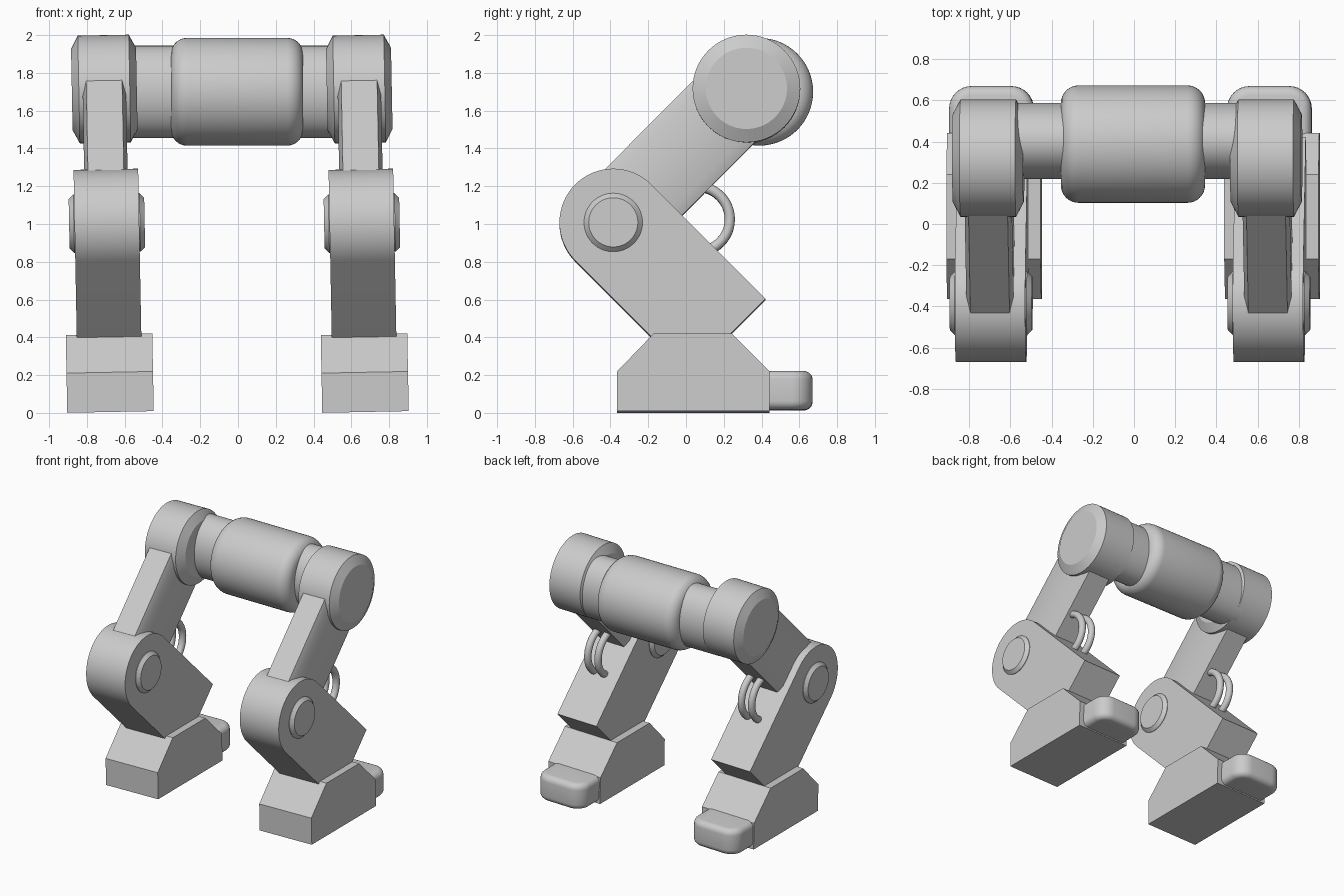
import bpy, bmesh, math
from mathutils import Matrix, Vector

cube = bpy.data.objects.get("Cube")
if cube:
    bpy.data.objects.remove(cube)

grey = bpy.data.materials.new("light_grey")
grey.use_nodes = True
grey.diffuse_color = (0.6, 0.6, 0.6, 1)
grey.node_tree.nodes["Principled BSDF"].inputs["Base Color"].default_value = (0.6, 0.6, 0.6, 1)


def finish(name, bm, place):
    """Turn a bmesh into a placed, shaded object."""
    bmesh.ops.recalc_face_normals(bm, faces=bm.faces)
    bm.transform(place)
    mesh = bpy.data.meshes.new(name)
    bm.to_mesh(mesh)
    bm.free()
    mesh.materials.append(grey)
    obj = bpy.data.objects.new(name, mesh)
    bpy.context.collection.objects.link(obj)
    bpy.ops.object.select_all(action='DESELECT')
    obj.select_set(True)
    bpy.context.view_layer.objects.active = obj
    bpy.ops.object.shade_smooth_by_angle(angle=math.radians(25))
    return obj


def skin(rings, closed=False):
    """Bridge equal-sized rings of points, capping the ends unless closed."""
    bm = bmesh.new()
    loops = [[bm.verts.new(p) for p in ring] for ring in rings]
    n = len(loops[0])
    pairs = list(zip(loops, loops[1:])) + ([(loops[-1], loops[0])] if closed else [])
    for a, b in pairs:
        for i in range(n):
            j = (i + 1) % n
            bm.faces.new((a[i], a[j], b[j], b[i]))
    if not closed:
        bm.faces.new(loops[0])
        bm.faces.new(loops[-1])
    return bm


def lathe(profile, y, z, squash=1.0, closed=False, steps=64):
    """Spin (x, radius) points about an axis parallel to x."""
    turn = [2 * math.pi * i / steps for i in range(steps)]
    return skin([[(x, y + squash * r * math.cos(a), z + r * math.sin(a)) for a in turn]
                 for x, r in profile], closed)


def prism(outline, half):
    """Extrude a (y, z) outline across x."""
    return skin([[(x, y, z) for y, z in outline] for x in (-half, half)])


def barrel(half, radius, chamfer, drop):
    """Profile of a drum with chamfered ends."""
    return [(-half, radius - drop), (chamfer - half, radius),
            (half - chamfer, radius), (half, radius - drop)]


def arc(cx, cy, r, start, end, steps=8):
    for i in range(steps + 1):
        a = math.radians(start + (end - start) * i / steps)
        yield cx + r * math.cos(a), cy + r * math.sin(a)


HIP, KNEE = Vector((0, 0.32, 1.71)), Vector((0, -0.385, 1.0))
R = 0.285


def build_leg(side, x):
    place = Matrix.Translation((x, 0, 0.005)) @ Matrix.Rotation(math.radians(-1.1), 4, 'Y')

    # hip drum and knee pin
    finish(side + "_hip", lathe(barrel(0.172, R, 0.037, 0.07), HIP.y, HIP.z), place)
    finish(side + "_knee_pin", lathe(barrel(0.2, 0.155, 0.025, 0.025), KNEE.y, KNEE.z), place)

    # thigh: slim bar with chamfered long edges
    along = (HIP - KNEE).normalized()
    across = along.cross(Vector((1, 0, 0)))
    w, d = 0.115, 0.231
    section = [(-w, d - 0.055), (0.02 - w, d), (w - 0.02, d), (w, d - 0.055),
               (w, 0.055 - d), (w - 0.02, -d), (0.02 - w, -d), (-w, 0.055 - d)]
    finish(side + "_thigh",
           skin([[c + Vector((u, 0, 0)) + across * v for u, v in section] for c in (KNEE, HIP)]),
           place)

    # shin: rounded at the knee, square at the ankle
    outline = list(arc(KNEE.y, KNEE.z, R, 45, 225, 32))
    reach = 0.856 / math.sqrt(2)
    outline += [(outline[-1][0] + reach, outline[-1][1] - reach),
                (outline[0][0] + reach, outline[0][1] - reach)]
    finish(side + "_shin", prism(outline, 0.171), place)

    # pair of cable loops behind the knee
    for label, off in (("outer", -0.045), ("inner", 0.045)):
        ring = [(off + u, r) for u, r in arc(0, 0.172, 0.027, 0, 337.5, 15)]
        finish(f"{side}_{label}_cable", lathe(ring, 0.06, 1.02, closed=True, steps=48), place)

    # foot block
    finish(side + "_foot", prism([(-0.365, 0), (-0.365, 0.21), (-0.17, 0.412), (0.24, 0.412),
                                  (0.442, 0.21), (0.442, 0)], 0.229), place)

    # toe: rounded slab with softened rims
    rings = []
    heights = list(arc(-0.045, 0.055, 0.045, -90, 0, 5)) + list(arc(-0.045, 0.17, 0.045, 0, 90, 5))
    for inset, z in heights:
        h, end, r = 0.205 + inset, 0.67 + inset, 0.11 + inset
        plan = list(arc(h - r, end - r, r, 0, 90)) + list(arc(r - h, end - r, r, 90, 180))
        plan += [(-h, 0.3), (h, 0.3)]
        rings.append([(px - 0.015, py, z) for px, py in plan])
    finish(side + "_toe", skin(rings), place)


build_leg("right", -0.675)
build_leg("left", 0.675)

# pelvis: oval axle and rounded central drum
level = Matrix.Identity(4)
finish("axle", lathe([(-0.62, 0.244), (0.6, 0.244)], 0.403, 1.7, squash=0.76), level)
drum = list(arc(-0.27, R - 0.085, 0.085, 180, 90)) + list(arc(0.26, R - 0.085, 0.085, 90, 0))
finish("pelvis_drum", lathe(drum, 0.388, 1.7), level)
